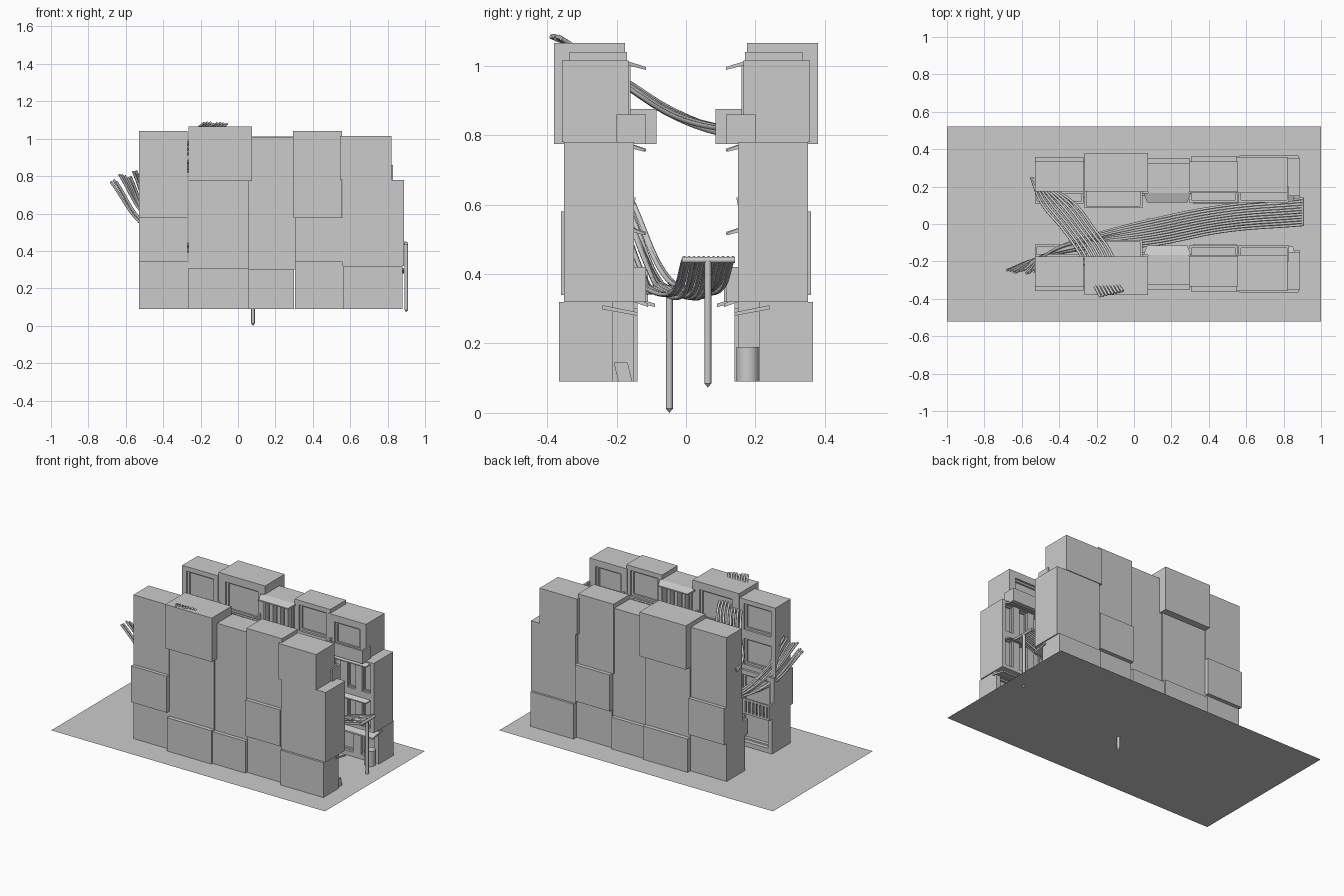
import bpy, bmesh, math, random
from mathutils import Vector

if "Cube" in bpy.data.objects:
    bpy.data.objects.remove(bpy.data.objects["Cube"])

random.seed(4)
GROUND = 0.09


def finish(name, bm, mirror=True):
    bmesh.ops.recalc_face_normals(bm, faces=bm.faces)
    me = bpy.data.meshes.new(name)
    bm.to_mesh(me)
    bm.free()
    ob = bpy.data.objects.new(name, me)
    bpy.context.collection.objects.link(ob)
    if mirror:
        ob.modifiers.new("other_side", 'MIRROR').use_axis = (False, True, False)
    return ob


def add_box(bm, x0, x1, y0, y1, z0, z1):
    vs = bmesh.ops.create_cube(bm, size=1)["verts"]
    for v in vs:
        v.co = Vector((x0 + (v.co.x + .5) * (x1 - x0), y0 + (v.co.y + .5) * (y1 - y0),
                       z0 + (v.co.z + .5) * (z1 - z0)))
    return vs


def add_prism(bm, x0, x1, profile, taper=0.0):
    # extrude a y/z profile along x; points nearer the alley may be narrower
    ymin = min(p[0] for p in profile)
    ymax = max(p[0] for p in profile)
    rings = []
    for x, s in ((x0, 1), (x1, -1)):
        rings.append([bm.verts.new((x + s * taper * (y - ymin) / (ymax - ymin), y, z)) for y, z in profile])
    bm.faces.new(rings[0])
    bm.faces.new(rings[1])
    n = len(profile)
    for i in range(n):
        j = (i + 1) % n
        bm.faces.new((rings[0][i], rings[0][j], rings[1][j], rings[1][i]))


def window(bm, x0, x1, z0, z1, y, deep, border, frame):
    # opening surround built in front of the recessed wall, plus an inner frame
    def ring(a0, a1, b0, b1, t, ya, yb):
        add_box(bm, a0, a0 + t, ya, yb, b0, b1)
        add_box(bm, a1 - t, a1, ya, yb, b0, b1)
        add_box(bm, a0 + t, a1 - t, ya, yb, b0, b0 + t)
        add_box(bm, a0 + t, a1 - t, ya, yb, b1 - t, b1)
    ring(x0, x1, z0, z1, border, y - deep, y)
    if frame:
        ring(x0 + border, x1 - border, z0 + border, z1 - border, frame, y - deep, y - deep * .55)


def module(name, x0, x1, z0, z1, yo, yi, cols=1, rows=1, deep=.025, border=.03, frame=.012):
    bm = bmesh.new()
    add_box(bm, x0, x1, yo, yi - deep, z0, z1)
    w, h = (x1 - x0) / cols, (z1 - z0) / rows
    for c in range(cols):
        for r in range(rows):
            window(bm, x0 + c * w, x0 + (c + 1) * w, z0 + r * h, z0 + (r + 1) * h, yi, deep, border, frame)
    finish(name, bm)


# Upper storeys: x0, x1, z0, z1, outer y, alley y, columns, rows
module("upper_corner", -.53, -.27, .58, 1.04, -.335, -.175, 1, 2)
module("upper_wide", -.265, .075, .775, 1.065, -.38, -.175, 1, 1, border=.05)
module("upper_slatted", .075, .295, .78, 1.01, -.325, -.16, 4, 1, .04, .012, 0)
module("upper_double_frame", .295, .555, .58, 1.04, -.335, -.17, 1, 2)
module("upper_end", .545, .82, .78, 1.015, -.357, -.165, 1, 1, border=.045)

# Middle storeys
module("middle_corner", -.53, -.27, .34, .58, -.358, -.16)
module("middle_wide", -.265, .06, .31, .775, -.335, -.16, 2, 2, border=.028)
module("middle_narrow", .06, .305, .30, .78, -.325, -.16, 3, 2, .035, .018, 0)
module("middle_inset", .305, .56, .34, .58, -.36, -.165)
module("middle_end", .56, .887, .32, .78, -.352, -.15, 3, 2, border=.024, frame=.008)

# Ground floor shops
module("shop_corner", -.53, -.265, GROUND, .34, -.333, -.14, 1, 1, .05, .03, .01)
module("shop_wide", -.265, .06, GROUND, .31, -.362, -.15, 2, 1, .05, .03, .01)
module("shop_narrow", .06, .30, GROUND, .30, -.35, -.14, 1, 1, .05, .03, .01)
module("shop_inset", .305, .565, GROUND, .34, -.335, -.15, 2, 1, .05, .025, .01)
module("shop_end", .565, .88, GROUND, .32, -.366, -.21, 2, 1, .03, .03, .01)


# Balconies: floor slab with three parapet walls
def balcony(name, x0, x1, z0, z1, y0, y1, t=.012, slats=0):
    bm = bmesh.new()
    add_box(bm, x0, x1, y0, y1, z0, z0 + t)
    add_box(bm, x0, x0 + t, y0, y1, z0 + t, z1)
    add_box(bm, x1 - t, x1, y0, y1, z0 + t, z1)
    if slats:
        add_box(bm, x0 + t, x1 - t, y1 - t, y1, z1 - t, z1)
        for i in range(slats):
            x = x0 + t + (x1 - x0 - 2 * t) * (i + .5) / slats
            add_box(bm, x - t * .6, x + t * .6, y1 - t, y1, z0 + t, z1 - t)
    else:
        add_box(bm, x0 + t, x1 - t, y1 - t, y1, z0 + t, z1)
    finish(name, bm)


balcony("balcony_wide", -.265, .045, .775, .875, -.2, -.085)
balcony("balcony_end", .56, .83, .775, .86, -.2, -.115)
balcony("balcony_corner", -.53, -.27, .32, .42, -.18, -.11, slats=9)
balcony("balcony_inset", .295, .555, .32, .42, -.18, -.115, slats=8)

# Sloped hoods over the narrow column and end windows
for i, z in enumerate((1.0, .765, .525)):
    bm = bmesh.new()
    add_prism(bm, .05, .305, [(-.165, z + .012), (-.115, z - .004), (-.115, z - .012), (-.165, z)], .02)
    if i:
        add_prism(bm, .6, .86, [(-.155, z + .008), (-.12, z - .006), (-.12, z - .013), (-.155, z - .004)], .01)
    finish("window_hood", bm)

# Flared window boxes
bm = bmesh.new()
add_prism(bm, .075, .29, [(-.17, .55), (-.158, .55), (-.145, .62), (-.17, .62)])
add_prism(bm, .075, .29, [(-.17, .315), (-.165, .315), (-.148, .385), (-.17, .385)])
finish("flared_window_box", bm)

# Shop awnings
for x0, x1, ya, yb, z in ((.58, .887, -.24, -.14, .31), (-.25, .04, -.16, -.09, .335), (.315, .55, -.16, -.11, .335)):
    bm = bmesh.new()
    add_prism(bm, x0, x1, [(ya, z), (yb, z - .02), (yb, z - .03), (ya, z - .012)])
    finish("shop_awning", bm)

# Street: ground sheet, leaning crate and barrel
bm = bmesh.new()
bmesh.ops.create_grid(bm, x_segments=1, y_segments=1, size=1)
for v in bm.verts:
    v.co = (v.co.x, v.co.y * .52, GROUND)
finish("street_ground", bm, False)
bm = bmesh.new()
add_prism(bm, .8, .87, [(-.195, GROUND), (-.155, GROUND), (-.168, .145), (-.208, .145)])
finish("leaning_crate", bm, False)
bpy.ops.mesh.primitive_cylinder_add(vertices=24, radius=.033, depth=.1, location=(.84, .178, .14))
bpy.context.object.name = "barrel"
bpy.ops.object.shade_smooth_by_angle()


# Curved tubes for poles, crossbars and cables
def tube(name, paths, radius, res=2):
    cu = bpy.data.curves.new(name, 'CURVE')
    cu.dimensions = '3D'
    cu.bevel_depth = radius
    cu.bevel_resolution = res
    cu.resolution_u = 8
    cu.use_fill_caps = True
    for pts in paths:
        sp = cu.splines.new('BEZIER')
        sp.bezier_points.add(len(pts) - 1)
        for bp, p in zip(sp.bezier_points, pts):
            bp.co = p
            bp.handle_left_type = bp.handle_right_type = 'AUTO'
    ob = bpy.data.objects.new(name, cu)
    bpy.context.collection.objects.link(ob)


for n, x, y, zb, zt in (("near", .08, -.048, .012, .35), ("end", .9, .063, .085, .44)):
    tube(n + "_pole", [[(x, y, zb), (x, y, zt)]], .01)
    tube(n + "_crossbar", [[(x, y - .075, zt), (x, y + .078, zt)]], .009)
    bpy.ops.mesh.primitive_cone_add(vertices=12, radius1=.01, radius2=0, depth=.012,
                                    location=(x, y, zb - .006), rotation=(math.pi, 0, 0))
    bpy.context.object.name = n + "_pole_tip"

# Long street cables from the open end, over both poles
runs = []
for i in range(11):
    t = i / 10
    j = random.uniform(-.02, .02)
    y1 = -.115 + .135 * t
    y2 = -.005 + .14 * t
    runs.append([(-.68 + .15 * t, -.245 - .02 * random.random(), .78 + .04 * t + j),
                 (-.5 + .05 * t, -.18 + .03 * t, .54 + .06 * t + j),
                 (-.22, -.13 + .07 * t, .40 + j),
                 (.08, y1, .358),
                 (.48, (y1 + y2) / 2 + .02, .335 + .04 * abs(t - .45) + j * .5),
                 (.9, y2, .445)])
tube("street_cables", runs, .007)

# Upper cables crossing the alley and surfacing on the wide roof
runs = []
for i in range(8):
    t = i / 7
    j = random.uniform(-.012, .012)
    runs.append([(-.55 + .05 * t, .25 - .03 * t, .79 + j),
                 (-.50 + .17 * t, .12, .80 + .02 * t + j),
                 (-.38 + .17 * t, -.03, .86 + j),
                 (-.29 + .17 * t, -.16, .94 + j),
                 (-.21 + .13 * t, -.33, 1.06),
                 (-.18 + .12 * t, -.39 + .03 * t, 1.082 + j * .4)])
tube("upper_cables", runs, .007)
